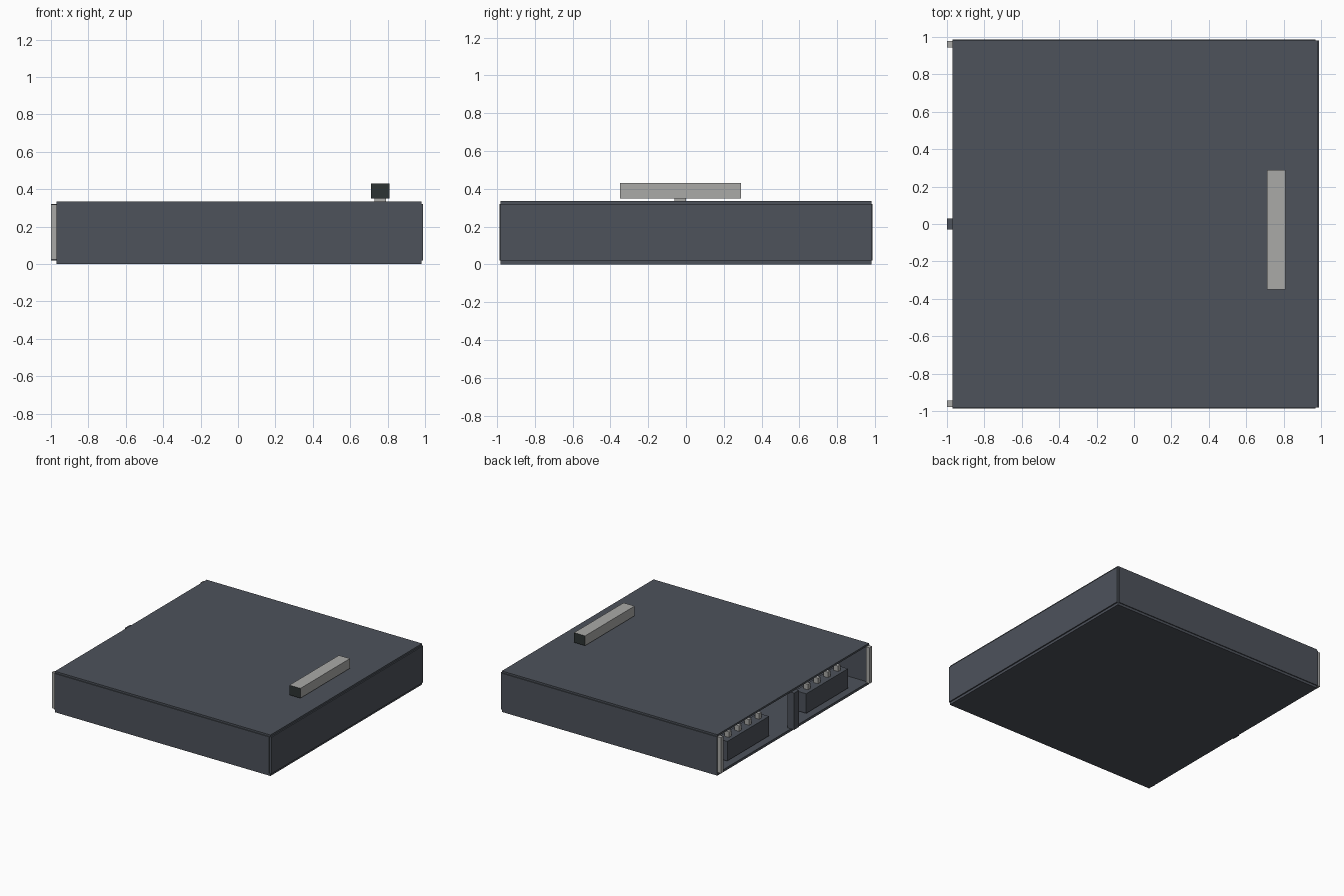
import bpy

cube = bpy.data.objects.get("Cube")
if cube:
    bpy.data.objects.remove(cube, do_unlink=True)


def material(name, rgb):
    m = bpy.data.materials.new(name)
    m.use_nodes = True
    m.diffuse_color = (*rgb, 1)
    m.node_tree.nodes["Principled BSDF"].inputs["Base Color"].default_value = (*rgb, 1)
    return m


SLATE = material("slate", (0.075, 0.085, 0.105))
CHARCOAL = material("charcoal", (0.026, 0.034, 0.034))
GREY = material("light grey", (0.40, 0.40, 0.39))


def box(name, xs, ys, zs, mat):
    """Box spanning the given (min, max) on each axis."""
    spans = (xs, ys, zs)
    bpy.ops.mesh.primitive_cube_add(size=1, location=[sum(s) / 2 for s in spans])
    ob = bpy.context.object
    ob.name = name
    ob.scale = [s[1] - s[0] for s in spans]
    bpy.ops.object.transform_apply(location=False, rotation=False, scale=True)
    ob.data.materials.append(mat)
    return ob


# Shell: floor and roof slabs, three walls, open on the -x side
SLAB_X, SLAB_Y = (-0.97, 0.98), (-0.98, 0.98)
box("floor", SLAB_X, SLAB_Y, (0, 0.02), SLATE)
box("roof", SLAB_X, SLAB_Y, (0.32, 0.335), SLATE)
box("left_wall", (0.97, 0.99), (-0.98, 0.98), (0.02, 0.32), SLATE)
for side, s in (("front", -1), ("back", 1)):
    box(side + "_wall", (-0.97, 0.97), sorted((s * 0.97, s * 0.987)), (0.02, 0.32), SLATE)
    # Pale corner post beside the opening
    box(side + "_post", (-1.0, -0.967), sorted((s * 0.945, s * 0.978)), (0.025, 0.318), GREY)
    # Low counter just inside the opening
    mid = s * 0.51
    box(side + "_counter", (-0.92, -0.82), (mid - 0.27, mid + 0.27), (0.03, 0.19), SLATE)
    # Small fittings standing on the counter
    for i in range(4):
        y = mid - 0.2 + i * 0.13
        box(side + "_fitting", (-0.89, -0.85), (y - 0.015, y + 0.015), (0.19, 0.235), GREY)

# Middle post of the opening
box("middle_post", (-1.0, -0.94), (-0.03, 0.03), (0.02, 0.32), SLATE)

# Roof bar on a short stem, with dark end faces
box("bar_stem", (0.73, 0.79), (-0.06, 0.0), (0.335, 0.35), GREY)
bar = box("roof_bar", (0.71, 0.81), (-0.35, 0.29), (0.35, 0.43), GREY)
bar.data.materials.append(CHARCOAL)
for face in bar.data.polygons:
    face.material_index = int(abs(face.normal.y) > 0.5)
